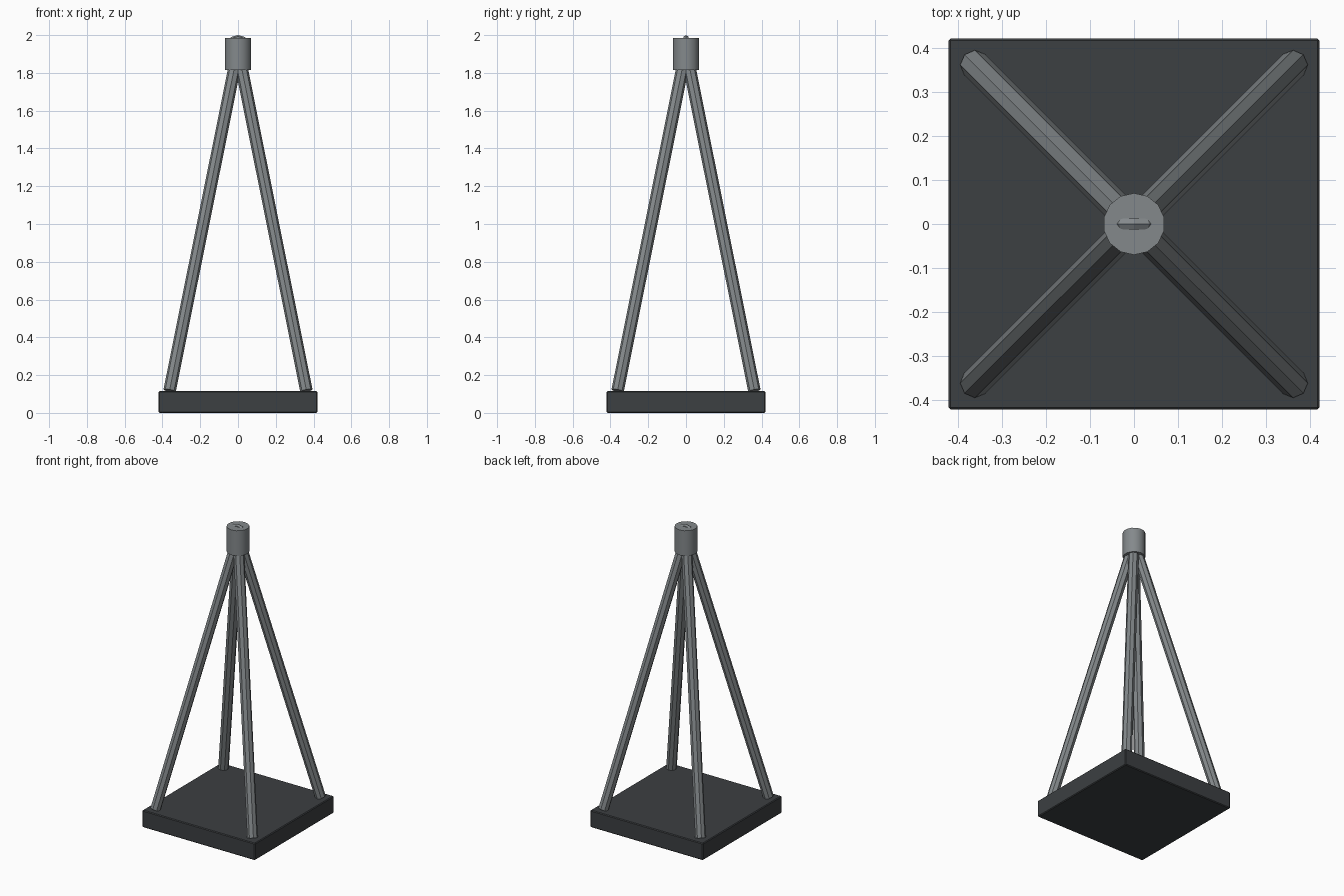
import bpy
from math import pi
from mathutils import Vector

if "Cube" in bpy.data.objects:
    bpy.data.objects.remove(bpy.data.objects["Cube"])


def material(name, color):
    m = bpy.data.materials.new(name)
    m.diffuse_color = (*color, 1)
    m.use_nodes = True
    m.node_tree.nodes["Principled BSDF"].inputs["Base Color"].default_value = m.diffuse_color
    return m


dark = material("dark_base", (0.045, 0.05, 0.054))
steel = material("steel_grey", (0.23, 0.25, 0.26))


def finish(name, mat):
    ob = bpy.context.object
    ob.name = name
    ob.data.materials.append(mat)
    return ob


def strut(name, a, b, radius, sides):
    a, b = Vector(a), Vector(b)
    bpy.ops.mesh.primitive_cylinder_add(vertices=sides, radius=radius,
                                        depth=(b - a).length, location=(a + b) / 2)
    ob = finish(name, steel)
    ob.rotation_euler = (b - a).to_track_quat('Z', 'Y').to_euler()
    return ob


# Square base slab with a slight edge bevel
bpy.ops.mesh.primitive_cube_add(size=1, location=(0, 0, 0.0575))
base = finish("base_slab", dark)
base.scale = (0.842, 0.842, 0.115)
bpy.ops.object.transform_apply(location=False, rotation=False, scale=True)
bevel = base.modifiers.new("edge_bevel", 'BEVEL')
bevel.width = 0.005
bevel.segments = 1

# Four octagonal legs leaning in to the top collar
for side, sx in (("left", -1), ("right", 1)):
    for end, sy in (("front", -1), ("back", 1)):
        strut(f"{end}_{side}_leg", (sx * 0.362, sy * 0.362, 0.118),
              (sx * 0.012, sy * 0.012, 1.86), 0.033, 8)

# Collar joining the legs
bpy.ops.mesh.primitive_cylinder_add(vertices=14, radius=0.07, depth=0.17,
                                    location=(0, 0, 1.901))
finish("top_collar", steel)
bpy.ops.object.shade_smooth_by_angle(angle=pi / 5)

# Lifting ring, mostly sunk in the collar
bpy.ops.mesh.primitive_torus_add(major_radius=0.053, minor_radius=0.015,
                                 major_segments=12, minor_segments=6,
                                 location=(0, 0, 1.932), rotation=(pi / 2, 0, 0))
finish("lifting_ring", steel)
